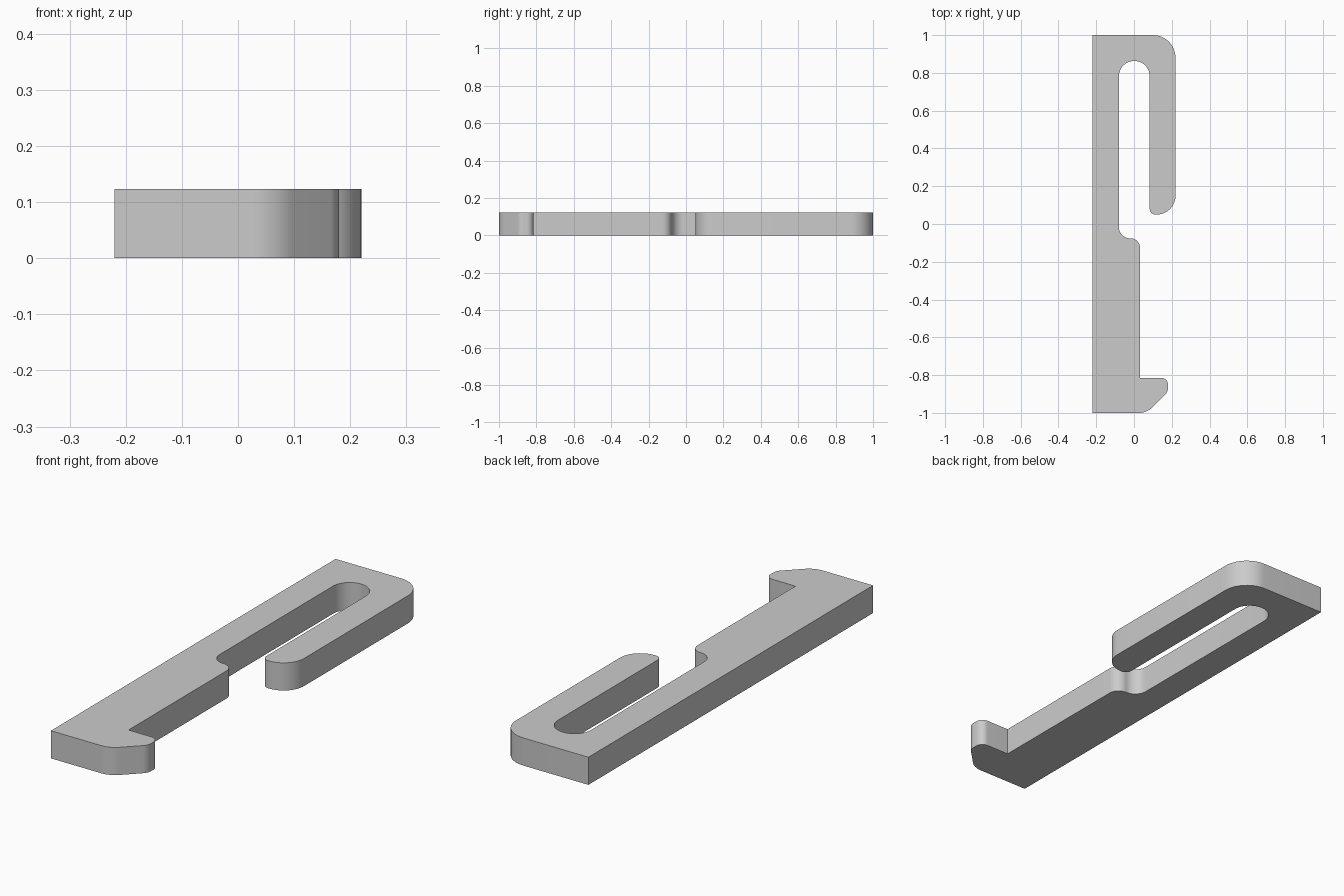
import bpy
import bmesh
from math import radians, tan
from mathutils import Vector

cube = bpy.data.objects.get("Cube")
if cube:
    bpy.data.objects.remove(cube, do_unlink=True)

THICKNESS = 0.123
GREY = (0.6, 0.6, 0.6, 1)

# Outline corners, counter-clockwise: x, y, fillet radius
CORNERS = [
    (-0.22, -1.0, 0), (0.068, -1.0, 0.1),               # foot
    (0.18, -0.888, 0.05), (0.18, -0.815, 0.035),        # hook tip
    (0.032, -0.815, 0), (0.032, -0.076, 0.05),          # lower bar
    (-0.08, -0.076, 0.06),                              # step into the slot
    (-0.08, 0.863, 0.081), (0.083, 0.863, 0.081),       # round slot end
    (0.083, 0.05, 0.03), (0.22, 0.05, 0.1),             # free arm end
    (0.22, 1.0, 0.12), (-0.22, 1.0, 0),                 # head
]


def rounded_outline(corners, steps=12):
    """Replace each corner with a tangent arc of its radius."""
    points = []
    for i, (x, y, r) in enumerate(corners):
        p = Vector((x, y))
        if r == 0:
            points.append(p)
            continue
        a = (Vector(corners[i - 1][:2]) - p).normalized()
        b = (Vector(corners[(i + 1) % len(corners)][:2]) - p).normalized()
        tangent = r / tan(a.angle(b) / 2)
        centre = p + (a + b).normalized() * (r * r + tangent * tangent) ** 0.5
        u = (p + a * tangent - centre).normalized()
        v = (p + b * tangent - centre).normalized()
        # Sweep from one tangent point to the other
        for k in range(steps + 1):
            points.append(centre + u.slerp(v, k / steps).normalized() * r)
    return points


# Grey material
grey = bpy.data.materials.new("plain grey")
grey.use_nodes = True
grey.diffuse_color = GREY
grey.node_tree.nodes["Principled BSDF"].inputs["Base Color"].default_value = GREY

# Flat clip: outline extruded to its thickness
bm = bmesh.new()
base = bm.faces.new([bm.verts.new((p.x, p.y, 0)) for p in rounded_outline(CORNERS)])
top = bmesh.ops.extrude_face_region(bm, geom=[base], use_keep_orig=True)
moved = [g for g in top["geom"] if isinstance(g, bmesh.types.BMVert)]
bmesh.ops.translate(bm, verts=moved, vec=(0, 0, THICKNESS))
bmesh.ops.recalc_face_normals(bm, faces=bm.faces)
mesh = bpy.data.meshes.new("hooked_clip")
bm.to_mesh(mesh)
bm.free()
mesh.materials.append(grey)

clip = bpy.data.objects.new("hooked_clip", mesh)
bpy.context.collection.objects.link(clip)
bpy.ops.object.select_all(action="DESELECT")
clip.select_set(True)
bpy.context.view_layer.objects.active = clip
bpy.ops.object.shade_smooth_by_angle(angle=radians(30))
